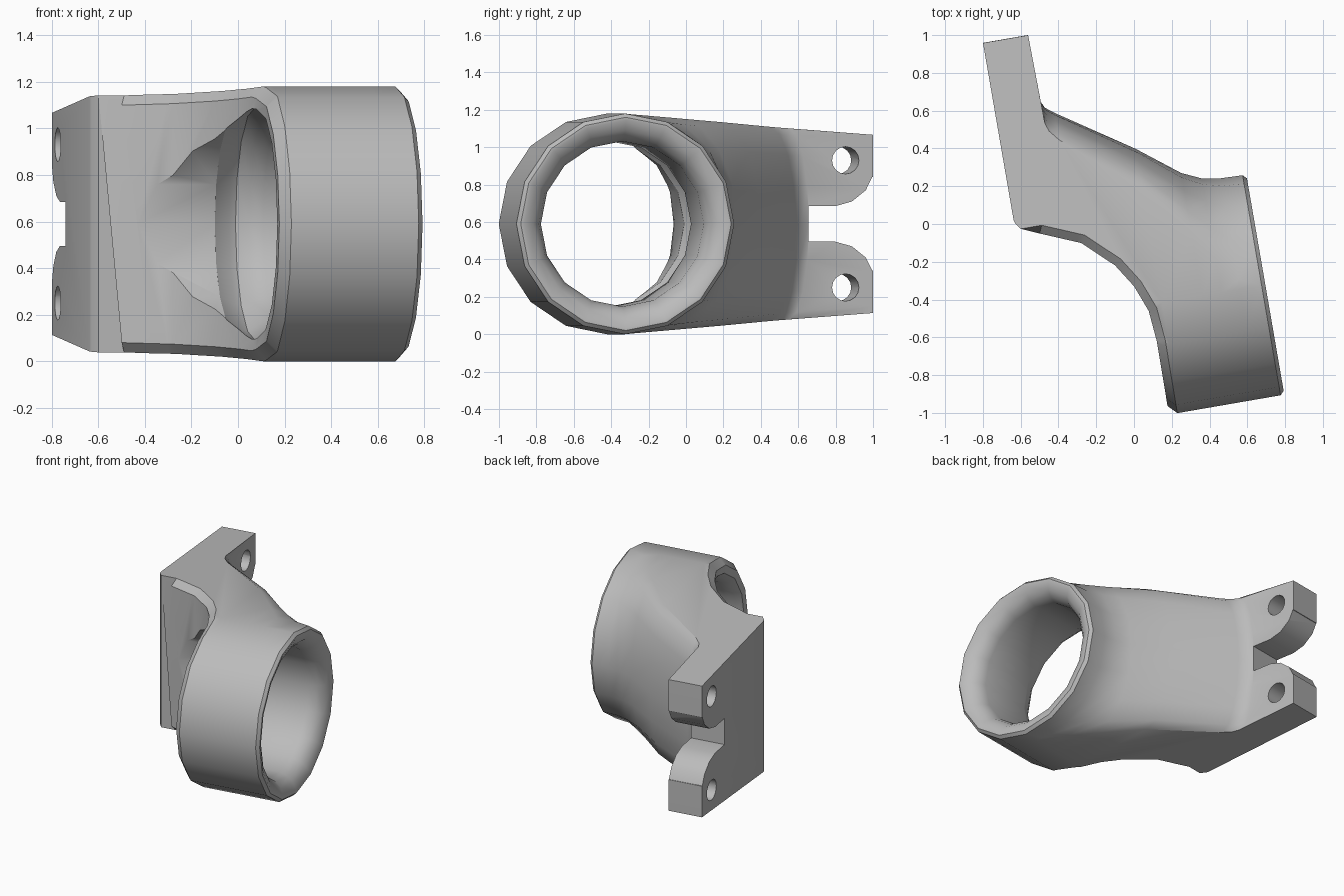
import bpy, bmesh, math
from mathutils import Matrix, Vector

if "Cube" in bpy.data.objects:
    bpy.data.objects.remove(bpy.data.objects["Cube"])

# Local frame: x runs along the bore, y along the mounting plate, z = 0 at mid height
R, SIDES, TILT = 0.59, 16, math.radians(9.8)
PLACE = Matrix.Translation((0.695, -0.32, R)) @ Matrix.Rotation(TILT, 4, "Z")

grey = bpy.data.materials.new("plain grey")
grey.use_nodes = True
grey.diffuse_color = (0.5, 0.5, 0.5, 1)
grey.node_tree.nodes["Principled BSDF"].inputs["Base Color"].default_value = (0.5, 0.5, 0.5, 1)


def skin(name, rings):
    """Closed solid through a list of matching rings."""
    bm = bmesh.new()
    loops = [[bm.verts.new(p) for p in ring] for ring in rings]
    n = len(loops[0])
    for a, b in zip(loops, loops[1:]):
        for i in range(n):
            j = (i + 1) % n
            bm.faces.new((a[i], a[j], b[j], b[i]))
    bm.faces.new(loops[0])
    bm.faces.new(loops[-1])
    bmesh.ops.recalc_face_normals(bm, faces=bm.faces)
    mesh = bpy.data.meshes.new(name)
    bm.to_mesh(mesh)
    bm.free()
    obj = bpy.data.objects.new(name, mesh)
    bpy.context.collection.objects.link(obj)
    return obj


def circle(x, r, y=0, z=0, n=SIDES):
    turn = [2 * math.pi * i / n for i in range(n)]
    return [Vector((x, y + r * math.cos(a), z + r * math.sin(a))) for a in turn]


def cut(obj, cutter):
    mod = obj.modifiers.new("cut", "BOOLEAN")
    mod.operation, mod.solver, mod.object = "DIFFERENCE", "EXACT", cutter
    bpy.context.view_layer.objects.active = obj
    bpy.ops.object.modifier_apply(modifier=mod.name)
    bpy.data.objects.remove(cutter)


def section(x, top, back, r=R):
    """Round front, tapering flat top and bottom, elliptical back."""
    half = r - 0.075 * top
    q = SIDES // 4
    pts = []
    for i in range(-q, q + 1):
        a = math.pi / 2 * i / q
        pts.append(Vector((x, top + (back - top) * math.cos(a), half * math.sin(a))))
    for i in range(2 * q + 1):
        a = math.pi / 2 + math.pi * i / (2 * q)
        pts.append(Vector((x, r * math.cos(a) - 0.002, r * math.sin(a))))
    return pts


# Body: ring end lofted into the mounting plate (x, top edge, back bulge)
stations = [(-0.02, 0, 0.59), (-0.136, 0.05, 0.594), (-0.235, 0.19, 0.61),
            (-0.338, 0.331, 0.657), (-0.555, 0.61, 0.825), (-0.945, 0.94, 1.085),
            (-0.99, 0.995, 1.12), (-1.012, 1.06, 1.165), (-1.0125, 1.514, 1.515),
            (-1.255, 1.514, 1.515)]
body = skin("bracket_body", [section(0, 0, 0.57, 0.57)] + [section(*s) for s in stations])

# Concave front flank
flank = [(-0.622, -0.9), (-0.617, -0.2), (-0.632, -0.033), (-0.686, 0.108),
         (-0.766, 0.234), (-0.923, 0.382), (-1.131, 0.469), (-1.225, 0.51),
         (-1.25, 0.545), (-1.3, 0.7), (-1.5, 0.7), (-1.5, -0.9)]
cut(body, skin("flank_cutter", [[Vector((x, y, z)) for x, y in flank] for z in (-1, 1)]))

# Chamfer along the rim of the flank
bm = bmesh.new()
bm.from_mesh(body.data)
bmesh.ops.remove_doubles(bm, verts=bm.verts, dist=0.003)


def on_flank(face):
    return abs(face.normal.z) < 0.01 and face.normal.x < -0.2 and face.calc_center_median().y < 0.48


rim = [e for e in bm.edges if len(e.link_faces) == 2
       and on_flank(e.link_faces[0]) != on_flank(e.link_faces[1])
       and max(v.co.y for v in e.verts) < 0.48
       and e.calc_face_angle() > 0.6]
bmesh.ops.bevel(bm, geom=rim, offset=0.045, segments=1, affect="EDGES", clamp_overlap=False)
bm.to_mesh(body.data)
bm.free()

# Bore with a rounded mouth at both ends
bore = [(0.1, 0.555), (0, 0.555), (-0.025, 0.5), (-0.065, 0.463), (-0.12, 0.442),
        (-0.52, 0.442), (-0.58, 0.462), (-0.63, 0.5), (-0.66, 0.49), (-0.73, 0.442), (-1.6, 0.442)]
cut(body, skin("bore_cutter", [circle(x, r) for x, r in bore]))

# Fork slot with rounded lugs, and the two pin holes
slot = [(1.165, 0.095), (1.31, 0.095), (1.40, 0.12), (1.475, 0.18), (1.51, 0.25), (1.6, 0.25)]
outline = slot + [(y, -z) for y, z in reversed(slot)]
cut(body, skin("slot_cutter", [[Vector((x, y, z)) for y, z in outline] for x in (-1.4, -0.9)]))
for side in (-1, 1):
    cut(body, skin("pin_cutter", [circle(x, 0.073, 1.365, side * 0.34) for x in (-1.4, -0.9)]))

# Place, colour and shade
body.data.transform(PLACE)
body.data.materials.clear()
body.data.materials.append(grey)
for face in body.data.polygons:
    face.material_index = 0
bpy.ops.object.select_all(action="DESELECT")
body.select_set(True)
bpy.context.view_layer.objects.active = body
bpy.ops.object.shade_smooth_by_angle(angle=math.radians(32))
